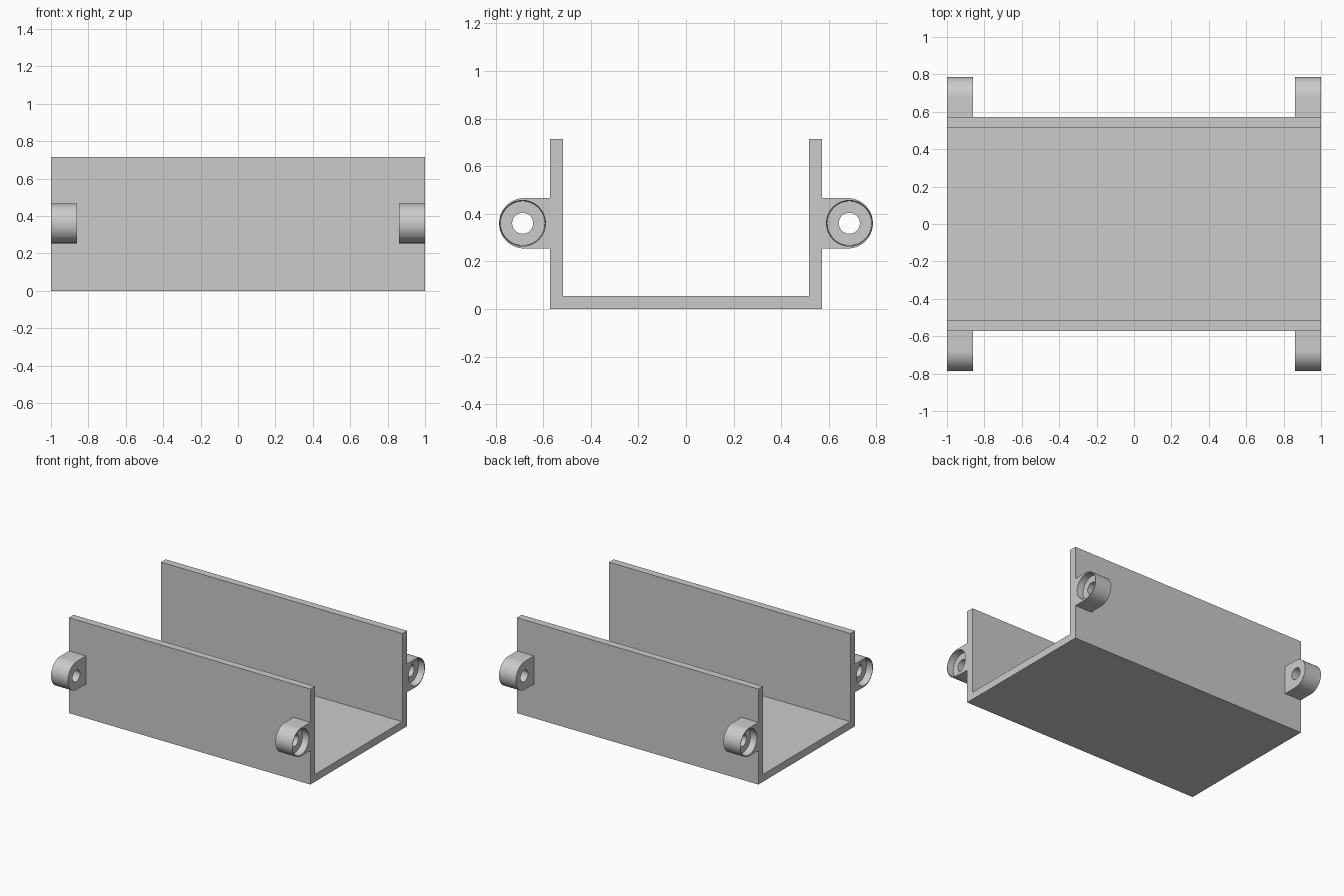
import bpy
import bmesh
from math import cos, sin, pi, radians
from mathutils import Vector, Matrix

if "Cube" in bpy.data.objects:
    bpy.data.objects.remove(bpy.data.objects["Cube"], do_unlink=True)

grey = bpy.data.materials.new("plain grey")
grey.use_nodes = True
grey.diffuse_color = (0.6, 0.6, 0.6, 1)
grey.node_tree.nodes["Principled BSDF"].inputs["Base Color"].default_value = (0.6, 0.6, 0.6, 1)

HALF_LEN, HALF_WIDTH, HEIGHT, WALL = 1.0, 0.572, 0.715, 0.055
LUG_LEN, LUG_Y, LUG_Z, LUG_R = 0.14, 0.679, 0.36, 0.106
HOLE_Y, HOLE_R, BORE_R, BORE_DEPTH = 0.686, 0.044, 0.096, 0.05


def add_object(name, bm):
    bmesh.ops.recalc_face_normals(bm, faces=bm.faces)
    mesh = bpy.data.meshes.new(name)
    bm.to_mesh(mesh)
    bm.free()
    mesh.materials.append(grey)
    obj = bpy.data.objects.new(name, mesh)
    bpy.context.collection.objects.link(obj)
    return obj


def extrude_x(name, outline, x0, x1):
    """Solid made by sweeping a (y, z) outline along x."""
    bm = bmesh.new()
    face = bm.faces.new([bm.verts.new((x0, y, z)) for y, z in outline])
    swept = bmesh.ops.extrude_face_region(bm, geom=[face])["geom"]
    bmesh.ops.translate(bm, vec=Vector((x1 - x0, 0, 0)),
                        verts=[v for v in swept if isinstance(v, bmesh.types.BMVert)])
    return add_object(name, bm)


def stepped_pin(name, profile, y, z, sides=48):
    """Solid of revolution about an x-parallel axis from (x, radius) steps."""
    bm = bmesh.new()
    rings = [[bm.verts.new((x, y + r * cos(2 * pi * i / sides), z + r * sin(2 * pi * i / sides)))
              for i in range(sides)] for x, r in profile]
    for a, b in zip(rings, rings[1:]):
        for i in range(sides):
            j = (i + 1) % sides
            bm.faces.new((a[i], a[j], b[j], b[i]))
    bm.faces.new(rings[0])
    bm.faces.new(rings[-1])
    return add_object(name, bm)


# U-shaped channel: floor and two side walls
inner = HALF_WIDTH - WALL
extrude_x("channel", [(-HALF_WIDTH, 0), (HALF_WIDTH, 0), (HALF_WIDTH, HEIGHT), (inner, HEIGHT),
                      (inner, WALL), (-inner, WALL), (-inner, HEIGHT), (-HALF_WIDTH, HEIGHT)],
          -HALF_LEN, HALF_LEN)

# Mounting lug: rounded tab against the wall
arc = [(LUG_Y + LUG_R * cos(a), LUG_Z + LUG_R * sin(a))
       for a in (-pi / 2 + pi * i / 32 for i in range(33))]
tab = [(HALF_WIDTH, LUG_Z - LUG_R)] + arc + [(HALF_WIDTH, LUG_Z + LUG_R)]
lugs = extrude_x("mounting_lugs", tab, HALF_LEN - LUG_LEN, HALF_LEN)

# Screw hole with a slightly tapered counterbore at the outer end
step = HALF_LEN - BORE_DEPTH
cutter = stepped_pin("screw_cutter", [(HALF_LEN - 2 * LUG_LEN, HOLE_R), (step, HOLE_R),
                                      (step, BORE_R - 0.003), (HALF_LEN, BORE_R),
                                      (HALF_LEN + 0.1, BORE_R)], HOLE_Y, LUG_Z)
cutter.hide_render = True
cut = lugs.modifiers.new("screw_hole", 'BOOLEAN')
cut.operation, cut.solver, cut.object = 'DIFFERENCE', 'EXACT', cutter

bpy.ops.object.select_all(action='DESELECT')
bpy.context.view_layer.objects.active = lugs
lugs.select_set(True)
bpy.ops.object.modifier_apply(modifier=cut.name)
bpy.data.objects.remove(cutter, do_unlink=True)
bpy.ops.object.shade_smooth_by_angle(angle=radians(30))

# Repeat the lug at all four corners
mirror = lugs.modifiers.new("four_corners", 'MIRROR')
mirror.use_axis = (True, True, False)
mirror.use_mirror_merge = False
